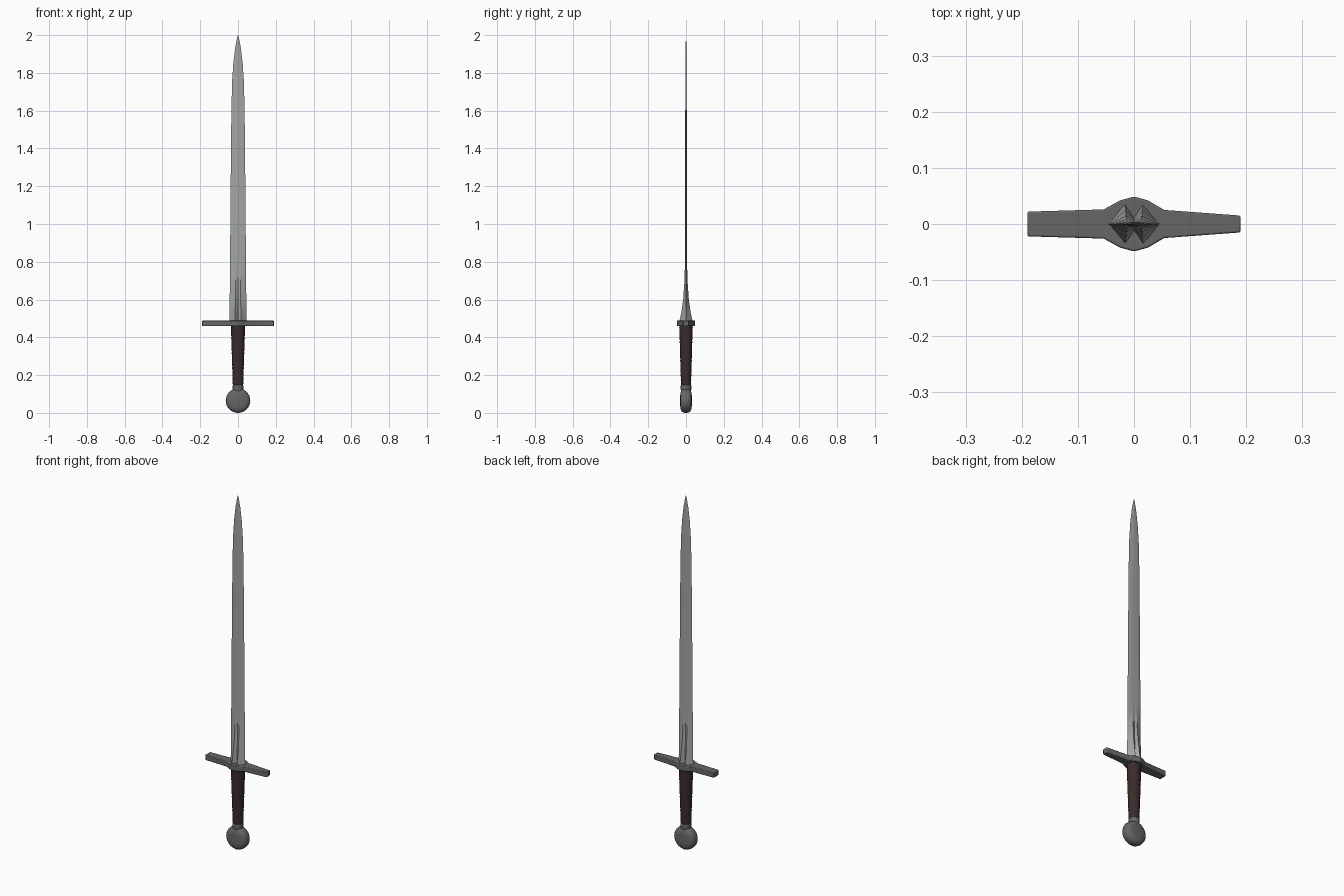
import bpy, bmesh, math
from mathutils import Vector

cube = bpy.data.objects.get("Cube")
if cube:
    bpy.data.objects.remove(cube, do_unlink=True)


def material(name, rgb):
    m = bpy.data.materials.new(name)
    m.use_nodes = True
    m.diffuse_color = (*rgb, 1)
    bsdf = next(n for n in m.node_tree.nodes if n.type == 'BSDF_PRINCIPLED')
    bsdf.inputs["Base Color"].default_value = (*rgb, 1)
    bsdf.inputs["Roughness"].default_value = 0.6
    return m


steel = material("blade steel", (0.36, 0.38, 0.37))
iron = material("dark iron", (0.13, 0.135, 0.13))
leather = material("brown leather", (0.045, 0.024, 0.024))


def loft(name, rings, mat, angle=30):
    """Skin a stack of matching closed rings and cap both ends."""
    bm = bmesh.new()
    loops = [[bm.verts.new(Vector(p)) for p in ring] for ring in rings]
    n = len(loops[0])
    for low, high in zip(loops, loops[1:]):
        for i in range(n):
            j = (i + 1) % n
            bm.faces.new((low[i], low[j], high[j], high[i]))
    bm.faces.new(loops[0][::-1])
    bm.faces.new(loops[-1])
    bmesh.ops.recalc_face_normals(bm, faces=bm.faces)
    mesh = bpy.data.meshes.new(name)
    bm.to_mesh(mesh)
    bm.free()
    obj = bpy.data.objects.new(name, mesh)
    bpy.context.collection.objects.link(obj)
    mesh.materials.append(mat)
    bpy.ops.object.select_all(action='DESELECT')
    obj.select_set(True)
    bpy.context.view_layer.objects.active = obj
    bpy.ops.object.shade_smooth_by_angle(angle=math.radians(angle))
    return obj


def ellipse(z, rx, ry, sides=20):
    angles = [math.tau * i / sides for i in range(sides)]
    return [(rx * math.cos(a), ry * math.sin(a), z) for a in angles]


def blade_ring(z, w, ridge, depth, groove):
    """Fullered section: two edges, two ridges per side, central groove."""
    side = [(w, 0), (ridge, depth), (0, groove), (-ridge, depth)]
    return [(x, y, z) for x, y in side] + [(-x, -y, z) for x, y in side]


# Blade: thick flared shoulders that run into a thin fullered body
blade_stations = [
    (0.48, 0.046, 0.016, 0.036, 0.012),
    (0.53, 0.045, 0.015, 0.025, 0.009),
    (0.60, 0.044, 0.014, 0.015, 0.006),
    (0.70, 0.043, 0.013, 0.008, 0.004),
    (0.82, 0.042, 0.012, 0.005, 0.003),
    (1.20, 0.039, 0.011, 0.004, 0.003),
    (1.60, 0.035, 0.009, 0.004, 0.003),
    (1.76, 0.031, 0.006, 0.003, 0.003),
    (1.86, 0.024, 0.004, 0.003, 0.003),
    (1.94, 0.014, 0.003, 0.002, 0.002),
    (1.98, 0.006, 0.001, 0.001, 0.001),
    (2.00, 0.001, 0.0005, 0.0005, 0.0005),
]
loft("blade", [blade_ring(*s) for s in blade_stations], steel, 20)

# Crossguard: tapering arms around a swollen middle
guard_half = [(-0.19, 0.022), (-0.054, 0.026), (-0.025, 0.042), (0, 0.049),
              (0.025, 0.042), (0.054, 0.025), (0.19, 0.015)]
outline = guard_half + [(x, -y) for x, y in reversed(guard_half)]
guard = loft("crossguard", [[(x, y, z) for x, y in outline] for z in (0.459, 0.489)], iron)
bevel = guard.modifiers.new("soft edges", 'BEVEL')
bevel.width = 0.003
bevel.segments = 2
bevel.limit_method = 'ANGLE'

# Grip: leather wrap with shallow ridges, wider toward the guard
turns = 32
grip_rings = []
for i in range(turns + 1):
    t = i / turns
    ridge = 0.0012 if i % 2 else 0
    grip_rings.append(ellipse(0.148 + 0.314 * t, 0.027 + 0.010 * t + ridge,
                              0.026 + 0.009 * t + ridge))
loft("grip", grip_rings, leather, 40)

# Collar between grip and pommel
collar = [(0.115, 0.026), (0.125, 0.028), (0.145, 0.028), (0.150, 0.025)]
loft("collar", [ellipse(z, r, r) for z, r in collar], iron)

# Pommel: thick rounded disc facing front and back
disc = [(0.031, 0.025), (0.029, 0.044), (0.024, 0.056), (0.016, 0.0625), (0.006, 0.065)]
disc = [(-y, r) for y, r in disc] + disc[::-1]
loft("pommel", [[(x, y, z + 0.065) for x, z, _ in ellipse(0, r, r, 32)]
                for y, r in disc], iron, 50)
